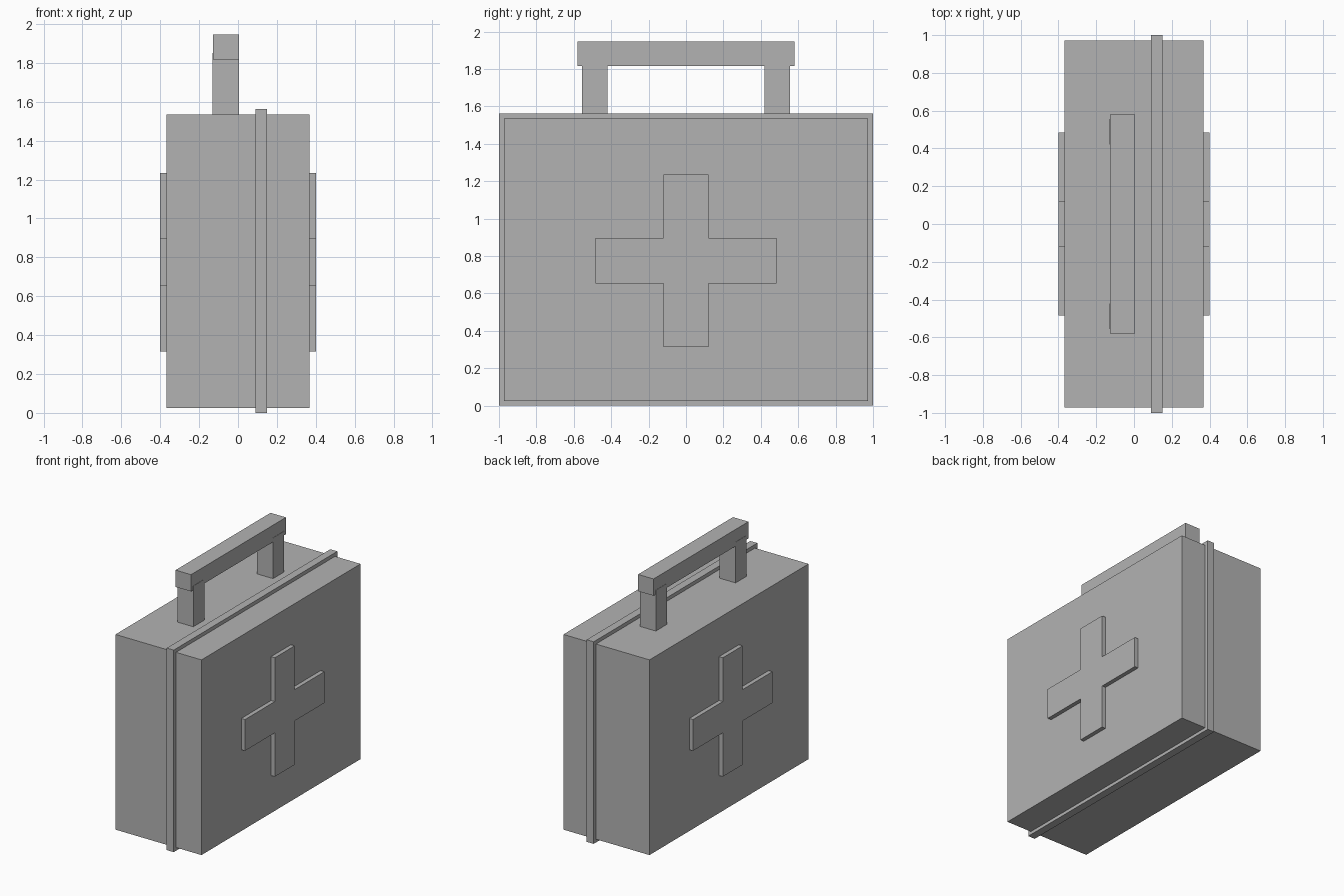
import bpy
import bmesh

cube = bpy.data.objects.get("Cube")
if cube:
    bpy.data.objects.remove(cube, do_unlink=True)

grey = bpy.data.materials.new("plain grey")
grey.use_nodes = True
colour = (0.45, 0.45, 0.45, 1)
grey.diffuse_color = colour
grey.node_tree.nodes["Principled BSDF"].inputs["Base Color"].default_value = colour


def finish(name, bm):
    bmesh.ops.recalc_face_normals(bm, faces=bm.faces)
    mesh = bpy.data.meshes.new(name)
    bm.to_mesh(mesh)
    bm.free()
    mesh.materials.append(grey)
    obj = bpy.data.objects.new(name, mesh)
    bpy.context.scene.collection.objects.link(obj)
    return obj


def box(name, x, y, z):
    """Box spanning the given (low, high) ranges."""
    bm = bmesh.new()
    bmesh.ops.create_cube(bm, size=1)
    for v in bm.verts:
        v.co = [r[0] if c < 0 else r[1] for c, r in zip(v.co, (x, y, z))]
    return finish(name, bm)


def cross(name, x_in, x_out, mid_z, half_width, reach_y, reach_z):
    """Upright plus-shaped plate, extruded along x."""
    w = half_width
    quarter = [(reach_y, w), (w, w), (w, reach_z)]
    outline = (quarter
               + [(-y, z) for y, z in reversed(quarter)]
               + [(-y, -z) for y, z in quarter]
               + [(y, -z) for y, z in reversed(quarter)])
    bm = bmesh.new()
    face = bm.faces.new([bm.verts.new((x_in, y, mid_z + z)) for y, z in outline])
    moved = bmesh.ops.extrude_face_region(bm, geom=[face])["geom"]
    for v in moved:
        if isinstance(v, bmesh.types.BMVert):
            v.co.x = x_out
    return finish(name, bm)


# Case and the raised seam around it
box("case_body", (-0.368, 0.368), (-0.972, 0.972), (0.025, 1.535))
box("seam_band", (0.09, 0.15), (-1, 1), (0, 1.563))

# Raised crosses on both broad sides
for side, s in (("left", 1), ("right", -1)):
    cross(f"{side}_cross", s * 0.36, s * 0.40, 0.775, 0.121, 0.485, 0.46)

# Handle: two posts set into a grip bar
for end, s in (("front", -1), ("back", 1)):
    box(f"{end}_handle_post", (-0.13, 0.006),
        sorted((s * 0.42, s * 0.555)), (1.5, 1.85))
box("handle_grip", (-0.128, 0.004), (-0.58, 0.58), (1.817, 1.947))
